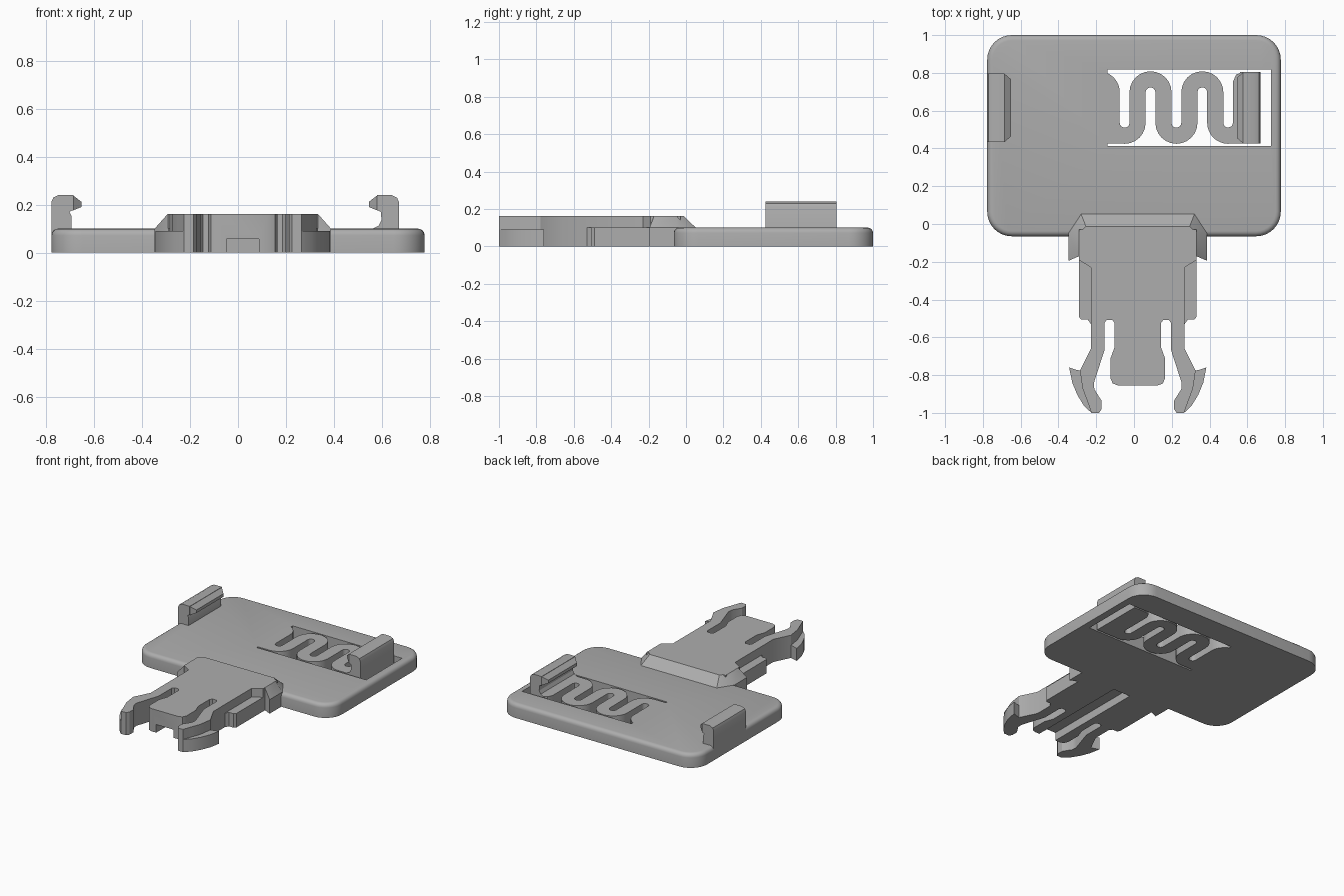
import bpy, bmesh, math

if "Cube" in bpy.data.objects:
    bpy.data.objects.remove(bpy.data.objects["Cube"])

grey = bpy.data.materials.new("plain grey")
grey.use_nodes = True
COLOUR = (0.42, 0.42, 0.42, 1)
grey.diffuse_color = COLOUR
grey.node_tree.nodes["Principled BSDF"].inputs["Base Color"].default_value = COLOUR

CX = 0.02        # centre line of the buckle
DECK = 0.1       # plate thickness
TOP = 0.162      # buckle thickness
parts = []


def finish(name, bm):
    bmesh.ops.recalc_face_normals(bm, faces=bm.faces)
    mesh = bpy.data.meshes.new(name)
    bm.to_mesh(mesh)
    bm.free()
    mesh.materials.append(grey)
    ob = bpy.data.objects.new(name, mesh)
    bpy.context.collection.objects.link(ob)
    parts.append(ob)
    return ob


def loft(name, lower, upper):
    """Close two matching loops of 3D points into a solid."""
    bm = bmesh.new()
    a = [bm.verts.new(p) for p in lower]
    b = [bm.verts.new(p) for p in upper]
    bm.faces.new(a)
    bm.faces.new(b)
    for i in range(len(a)):
        j = (i + 1) % len(a)
        bm.faces.new((a[i], a[j], b[j], b[i]))
    return finish(name, bm)


def prism(name, pts, z0, z1):
    return loft(name, [(x, y, z0) for x, y in pts], [(x, y, z1) for x, y in pts])


def box(name, x0, x1, y0, y1, z0, z1):
    return prism(name, [(x0, y0), (x1, y0), (x1, y1), (x0, y1)], z0, z1)


def both(half):
    """Mirror a half outline about the buckle's centre line."""
    return [(CX + x, y) for x, y in half] + [(CX - x, y) for x, y in reversed(half)]


def side(pts, s):
    return [(CX + s * x, y) for x, y in pts]


def cut(ob, cutter):
    mod = ob.modifiers.new("cut", "BOOLEAN")
    mod.operation, mod.solver, mod.object = "DIFFERENCE", "EXACT", cutter
    dg = bpy.context.evaluated_depsgraph_get()
    mesh = bpy.data.meshes.new_from_object(ob.evaluated_get(dg))
    ob.modifiers.clear()
    ob.data = mesh
    parts.remove(cutter)
    bpy.data.objects.remove(cutter)


# Base plate: rounded corners, softened top rim, window for the spring
plate_half, plate_low, plate_high, corner = 0.777, -0.065, 1.0, 0.13
outline = []
for k, (sx, sy) in enumerate([(1, 1), (-1, 1), (-1, -1), (1, -1)]):
    ox = sx * (plate_half - corner)
    oy = plate_high - corner if sy > 0 else plate_low + corner
    for i in range(9):
        t = math.pi / 2 * (k + i / 8)
        outline.append((ox + corner * math.cos(t), oy + corner * math.sin(t)))
plate = prism("base_plate", outline, 0, DECK)
bm = bmesh.new()
bm.from_mesh(plate.data)
rim = [e for e in bm.edges if all(v.co.z > DECK / 2 for v in e.verts)]
bmesh.ops.bevel(bm, geom=rim, offset=0.028, segments=4, profile=0.5, affect="EDGES")
bm.to_mesh(plate.data)
bm.free()
cut(plate, box("window_cutter", -0.14, 0.725, 0.412, 0.817, -0.1, 0.3))

# Serpentine spring: alternating half turns with straight runs between them
PITCH, HALF_BAND = 0.1372, 0.0428
left, right = [], []
for i in range(6):
    ox = -0.187 + PITCH * i
    up = i % 2 == 0
    oy = 0.697 if up else 0.536
    t0, t1 = (math.pi, 0) if up else (math.pi, 2 * math.pi)
    if i == 0:
        t0 = 1.2
    if i == 5:
        t1 = 1.5 * math.pi
    for k in range(13):
        t = t0 + (t1 - t0) * k / 12
        for line, sign in ((left, 1 if up else -1), (right, -1 if up else 1)):
            r = PITCH / 2 + sign * HALF_BAND
            line.append((ox + r * math.cos(t), oy + r * math.sin(t)))
prism("spring", left + right[::-1], 0, DECK)
prism("spring_root", [(-0.145, 0.425), (-0.05, 0.425), (-0.05, 0.46), (-0.09, 0.5),
                      (-0.09, 0.7), (-0.145, 0.7)], 0, DECK)
prism("spring_end", [(0.499, 0.425), (0.67, 0.425), (0.67, 0.805), (0.575, 0.805),
                     (0.54, 0.79), (0.525, 0.755), (0.525, 0.536), (0.517, 0.518),
                     (0.499, 0.51)], 0, DECK)


# Clips: upright stem with rounded back and a tapered nose pointing inward
def clip(name, back, s, y0, y1, foot):
    stem = [(0, 0.03), (0, 0.21), (0.008, 0.229), (0.03, 0.24), (0.092, 0.24),
            (0.092, 0.178), (0.075, 0.17)] + foot
    nose = [(0.09, 0.239), (0.125, 0.212), (0.125, 0.19), (0.09, 0.176)]
    for label, prof, taper in (("stem", stem, 0), ("nose", nose, 0.03)):
        def ring(y, d):
            return [(back + s * u, y + (d if u > 0.1 else 0), z) for u, z in prof]
        loft(name + "_" + label, ring(y0, taper), ring(y1, -taper))


clip("right_clip", -0.777, 1, 0.433, 0.797, [(0.083, 0.155), (0.083, 0.03)])
clip("left_clip", 0.67, -1, 0.425, 0.805,
     [(0.073, 0.135), (0.085, 0.112), (0.11, DECK), (0.11, 0.03)])

# Buckle body: shoulders, two flexible arms and the middle tongue
body = prism("buckle_body", both([
    (0.312, -0.03), (0.312, -0.19), (0.248, -0.23), (0.248, -0.66), (0.306, -0.777),
    (0.292, -0.872), (0.27, -0.93), (0.245, -1.0), (0.205, -1.0), (0.192, -0.98),
    (0.192, -0.935), (0.23, -0.875), (0.232, -0.84), (0.177, -0.67), (0.177, -0.525),
    (0.165, -0.508), (0.135, -0.508), (0.122, -0.525), (0.122, -0.65), (0.145, -0.713),
    (0.145, -0.815), (0.133, -0.844), (0.105, -0.855)]), 0, TOP)
cut(body, box("groove_cutter", CX - 0.068, CX + 0.068, -0.95, -0.1, -0.1, 0.058))

# Collar where the buckle meets the plate, with sloping upper faces
wide = both([(0.312, -0.17), (0.367, -0.195), (0.367, -0.05), (0.3, 0.052)])
narrow = both([(0.311, -0.17), (0.312, -0.171), (0.312, -0.05), (0.275, -0.012)])
collar = prism("collar_base", wide, 0, DECK)
cut(collar, box("groove_cutter", CX - 0.068, CX + 0.068, -0.3, -0.1, -0.1, 0.058))
loft("collar_slope", [(x, y, DECK) for x, y in wide], [(x, y, TOP) for x, y in narrow])

# Low side rails and the barbs on the arm tips
for s, word in ((1, "left"), (-1, "right")):
    prism(word + "_rail", side([(0.24, -0.17), (0.312, -0.17), (0.312, -0.49),
                                (0.3, -0.506), (0.265, -0.506), (0.248, -0.53),
                                (0.24, -0.53)], s), 0, DECK)
    prism(word + "_barb", side([(0.3, -0.777), (0.325, -0.772), (0.363, -0.76),
                                (0.347, -0.84), (0.32, -0.905), (0.285, -0.962),
                                (0.245, -1.0), (0.262, -0.93), (0.285, -0.872)], s),
          0, 0.09)

# Smooth the curved faces, keep the hard edges
bpy.ops.object.select_all(action="DESELECT")
for ob in parts:
    ob.select_set(True)
bpy.context.view_layer.objects.active = plate
bpy.ops.object.shade_smooth_by_angle(angle=math.radians(30))
